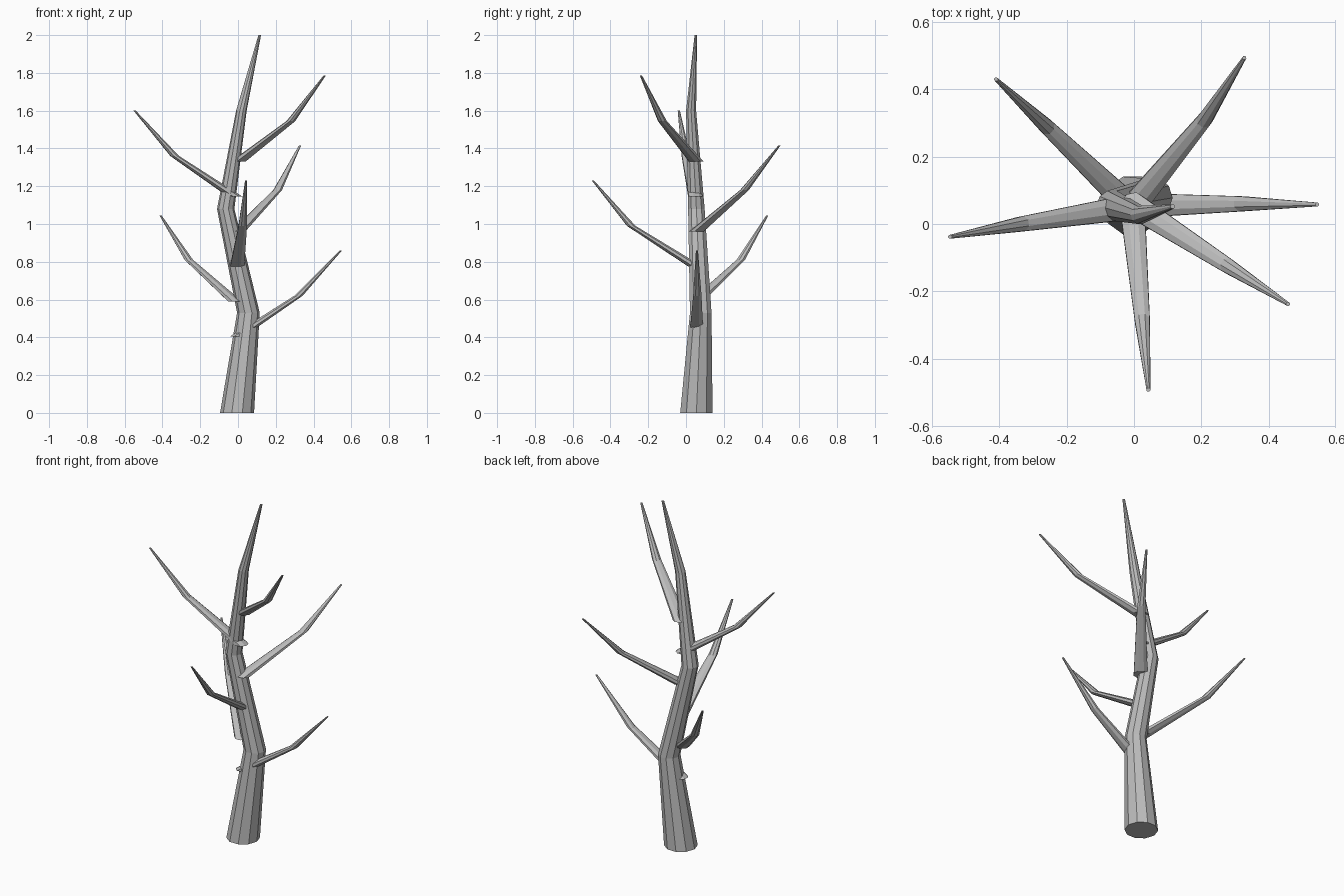
import bpy, bmesh
from math import pi, cos, sin, atan2

cube = bpy.data.objects.get("Cube")
if cube:
    bpy.data.objects.remove(cube, do_unlink=True)

bark = bpy.data.materials.new("grey_bark")
bark.use_nodes = True
colour = (0.5, 0.5, 0.5, 1)
bark.diffuse_color = colour
bark.node_tree.nodes["Principled BSDF"].inputs["Base Color"].default_value = colour


def limb(name, path, radii, sides, turn=0.0):
    """Tapered limb lofted through level rings along a path."""
    bm = bmesh.new()
    rings = []
    for (x, y, z), r in zip(path, radii):
        angles = [turn + 2 * pi * i / sides for i in range(sides)]
        rings.append([bm.verts.new((x + r * cos(a), y + r * sin(a), z)) for a in angles])
    for low, high in zip(rings, rings[1:]):
        for i in range(sides):
            j = (i + 1) % sides
            bm.faces.new((low[i], low[j], high[j], high[i]))
    bm.faces.new(rings[0][::-1])
    bm.faces.new(rings[-1])
    mesh = bpy.data.meshes.new(name)
    bm.to_mesh(mesh)
    bm.free()
    mesh.materials.append(bark)
    obj = bpy.data.objects.new(name, mesh)
    bpy.context.collection.objects.link(obj)


# Crooked trunk
limb("trunk",
     [(-0.005, 0.055, 0), (0.055, 0.078, 0.53), (-0.065, 0.055, 1.08),
      (0.018, 0.027, 1.6), (0.115, 0.052, 2)],
     [0.09, 0.06, 0.046, 0.028, 0.007], 10)

# Branches: base, elbow and tip
branches = {
    "left_low_branch": [(-0.005, 0.055, 0.405), (0.32, 0.06, 0.62), (0.545, 0.058, 0.86)],
    "back_right_branch": [(-0.015, 0.055, 0.59), (-0.26, 0.29, 0.81), (-0.41, 0.43, 1.045)],
    "front_branch": [(-0.005, 0.05, 0.775), (0.025, -0.29, 0.99), (0.043, -0.493, 1.23)],
    "back_left_branch": [(0, 0.055, 0.96), (0.21, 0.31, 1.18), (0.328, 0.494, 1.415)],
    "right_branch": [(-0.015, 0.05, 1.145), (-0.335, 0, 1.36), (-0.547, -0.038, 1.6)],
    "front_left_high_branch": [(0, 0.055, 1.33), (0.28, -0.125, 1.545), (0.458, -0.238, 1.785)],
}
for name, path in branches.items():
    base, tip = path[0], path[-1]
    heading = atan2(tip[1] - base[1], tip[0] - base[0])
    limb(name, path, [0.04, 0.024, 0.006], 8, heading + pi / 8)
